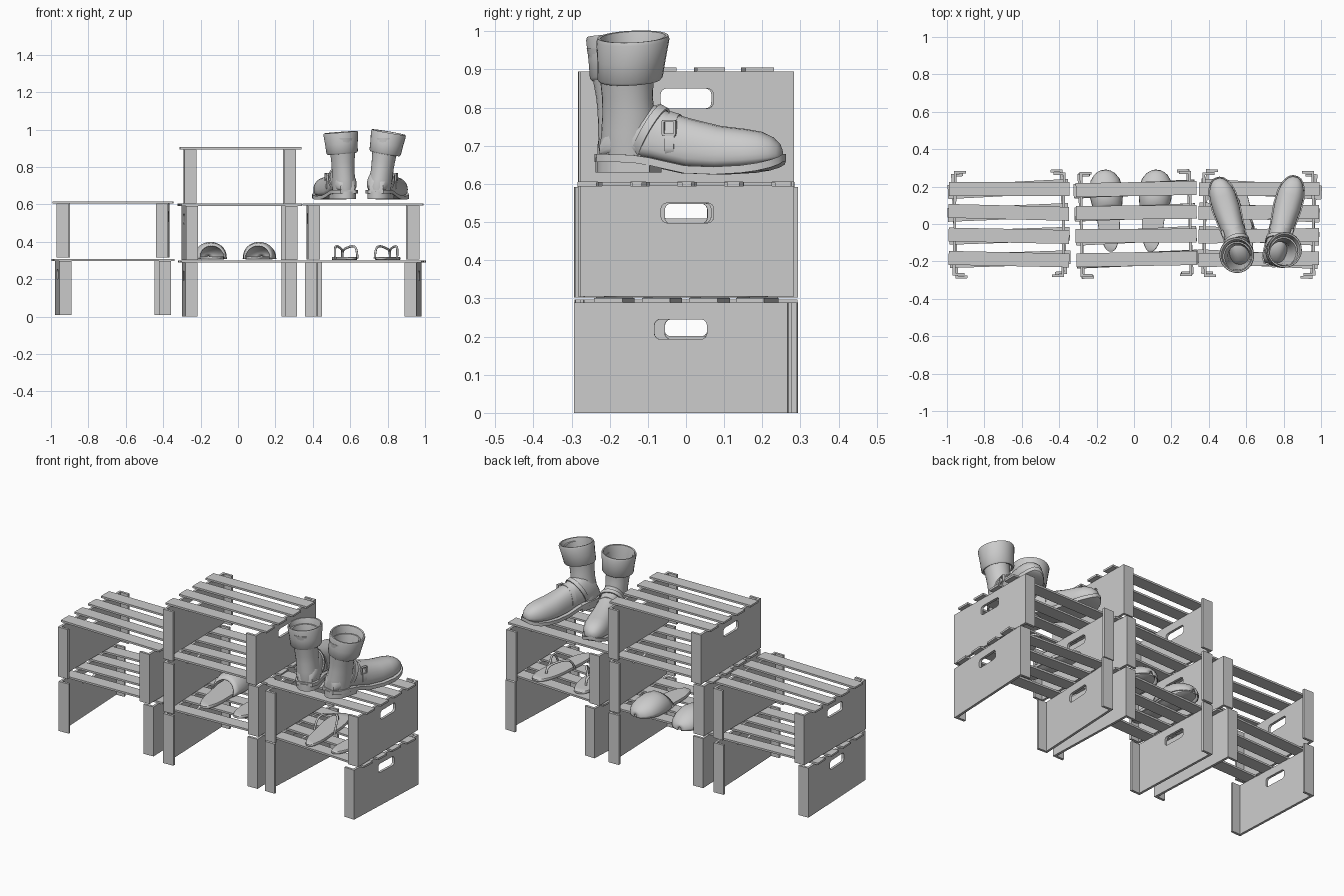
import bpy, bmesh, math, random
from mathutils import Matrix, Vector

if "Cube" in bpy.data.objects:
    bpy.data.objects.remove(bpy.data.objects["Cube"])

random.seed(4)
N = 28


def finish(name, bm, mat, smooth=None):
    bmesh.ops.recalc_face_normals(bm, faces=bm.faces)
    me = bpy.data.meshes.new(name)
    bm.to_mesh(me)
    bm.free()
    if smooth:
        me.shade_smooth()
        me.set_sharp_from_angle(angle=math.radians(smooth))
    ob = bpy.data.objects.new(name, me)
    bpy.context.collection.objects.link(ob)
    ob.matrix_world = mat
    return ob


def place(x, y, z, deg=0):
    return Matrix.Translation((x, y, z)) @ Matrix.Rotation(math.radians(deg), 4, 'Z')


def add_box(bm, c, size, turn=0):
    m = place(*c, turn) @ Matrix.Diagonal((*size, 1))
    bmesh.ops.create_cube(bm, size=1, matrix=m)


def loft(name, rings, mat, wrap=False, caps=True, smooth=45):
    bm = bmesh.new()
    rows = [[bm.verts.new(p) for p in r] for r in rings]
    pairs = list(zip(rows, rows[1:] + rows[:1]))
    for a, b in pairs if wrap else pairs[:-1]:
        for i in range(len(a)):
            j = (i + 1) % len(a)
            bm.faces.new((a[i], a[j], b[j], b[i]))
    if caps and not wrap:
        bm.faces.new(rows[0])
        bm.faces.new(rows[-1])
    return finish(name, bm, mat, smooth)


# ---- slatted crates ----
PH, PT, HY, HX = 0.289, 0.014, 0.28, 0.298   # panel height, thickness, half depth, half width


def crate_side(name, side, mat):
    bm = bmesh.new()
    x = side * HX
    outer = [(-HY, 0), (HY, 0), (HY, PH), (-HY, PH)]
    hole = []
    for k in range(4):                         # rounded hand hole
        cy, cz = [(.053, .01), (-.053, .01), (-.053, -.01), (.053, -.01)][k]
        for i in range(5):
            a = math.pi / 2 * (k + i / 4)
            hole.append((cy + .016 * math.cos(a), .219 + cz + .016 * math.sin(a)))
    edges = []
    for loop in (outer, hole):
        vs = [bm.verts.new((x, *p)) for p in loop]
        edges += [bm.edges.new((vs[i], vs[(i + 1) % len(vs)])) for i in range(len(vs))]
    bmesh.ops.triangle_fill(bm, edges=edges, use_beauty=True)
    ex = bmesh.ops.extrude_face_region(bm, geom=bm.faces[:])
    bmesh.ops.translate(bm, vec=(-side * PT, 0, 0),
                        verts=[v for v in ex['geom'] if isinstance(v, bmesh.types.BMVert)])
    for s in (-1, 1):                          # inward flanges
        add_box(bm, (x - side * .032, s * (HY - PT / 2), PH / 2), (.064, PT, PH))
    finish(name, bm, mat)


def crate(tag, x, z, deg):
    mat = place(x, 0, z, deg)
    crate_side(tag + "_left_side", -1, mat)
    crate_side(tag + "_right_side", 1, mat)
    bm = bmesh.new()
    for i in range(4):
        add_box(bm, (random.uniform(-.004, .004), -.188 + .125 * i, PH + .006),
                (.645, .074, .011), random.uniform(-.8, .8))
    finish(tag + "_slats", bm, mat)


for c in [("left_lower_crate", -.668, .008, 2.5), ("left_upper_crate", -.668, .316, -.8),
          ("middle_lower_crate", .008, 0, 2), ("middle_centre_crate", .008, .303, 2.6),
          ("middle_top_crate", .01, .605, .5), ("right_lower_crate", .67, 0, -2.7),
          ("right_upper_crate", .668, .305, .7)]:
    crate(*c)

# ---- boots: s along foot, bottom, top, half width ----
FOOT = [(.012, .045, .10, .04), (.04, .045, .15, .058), (.11, .043, .19, .062),
        (.155, .036, .18, .06), (.19, .028, .163, .06), (.25, .015, .146, .065),
        (.33, .012, .127, .072), (.40, .016, .119, .07), (.44, .022, .112, .061),
        (.47, .03, .098, .046), (.488, .038, .082, .03), (.496, .046, .066, .012)]


def boot(tag, mat, lean, back):
    def ring(z, cy, rx, ry, tilt=0):
        f = max(0, (z - .06) / .3)
        out = []
        for i in range(N):
            a = 2 * math.pi * i / N
            px = rx * math.cos(a)
            out.append((px + lean * f, cy + back * f + ry * math.sin(a), z - tilt * px * 4 * lean))
        return out

    rings = []
    for s, zb, zt, w in FOOT:                  # rounded upper over a flat base
        h = zt - zb
        r = []
        for i in range(N):
            a = 2 * math.pi * i / N
            c, d = math.cos(a), math.sin(a)
            k = .42 if d > 0 else -.42
            v = zb + .35 * h + (.65 * h * d if d > 0 else .35 * h * -abs(d) ** .6)
            r.append((math.copysign(abs(c) ** .8, c) * w, s, v))
        rings.append(r)
    loft(tag + "_foot", rings, mat)
    # welted sole
    loft(tag + "_sole", [[(-w * 1.09, y, zb - .012), (w * 1.09, y, zb - .012),
                          (w * 1.09, y, zb + .008), (-w * 1.09, y, zb + .008)]
                         for s, zb, zt, w in FOOT
                         for y in [.25 + (s - .25) * 1.03]], mat)
    # heel block
    loft(tag + "_heel", [[(x * .062, .075 + .078 * y, z) for x, y in
                          [(1, 1), (-1, 1)] + [(-math.cos(math.pi * i / 12),
                                                -math.sin(math.pi * i / 12)) for i in range(13)]]
                         for z in (.005, .044)], mat)
    # hollow shaft
    loft(tag + "_shaft", [ring(.035, .08, .058, .068), ring(.07, .08, .062, .073),
                          ring(.11, .082, .061, .072), ring(.16, .084, .06, .069),
                          ring(.2, .083, .062, .067), ring(.26, .083, .067, .071),
                          ring(.33, .09, .078, .084), ring(.33, .09, .07, .076),
                          ring(.24, .083, .057, .06), ring(.09, .083, .05, .058)], mat)
    # folded cuff
    loft(tag + "_cuff", [ring(.25, .09, .07, .073, 1), ring(.246, .092, .078, .08, 1),
                         ring(.253, .092, .084, .086, 1), ring(.3, .098, .087, .09, 1),
                         ring(.352, .104, .093, .096, 1), ring(.361, .104, .09, .093, 1),
                         ring(.36, .104, .083, .085, 1), ring(.32, .098, .073, .077, 1)],
         mat, wrap=True)
    # instep strap, slanted from heel to ankle front
    strap = []
    for w, e in ((-.012, .0), (-.012, .007), (.012, .007), (.012, .0)):
        r = []
        for i in range(N):
            a = 2 * math.pi * i / N
            t = math.sin(a)
            r.append(((.062 + e) * math.cos(a), .137 + .037 * t + w * .8 + e * t * .5,
                      .105 + .067 * t + w * -.4 + e * t))
        strap.append(r)
    loft(tag + "_strap", strap, mat, wrap=True)
    # second strap across the instep and its buckle
    band = []
    for s, e in ((.195, -.004), (.195, .005), (.22, .005), (.22, -.004)):
        h = .162 - (s - .19) * .3
        band.append([((.06 + e) * math.cos(2 * math.pi * i / N), s,
                      .07 + (h - .07 + e) * math.sin(2 * math.pi * i / N) *
                      (1 if i <= N / 2 else .4)) for i in range(N)])
    loft(tag + "_instep_band", band, mat, wrap=True)
    bm = bmesh.new()
    sx = 1 if lean > 0 else -1
    for dy, dz, ly, lz in ((0, .018, .036, .006), (0, -.018, .036, .006),
                           (.016, 0, .006, .036), (-.016, 0, .006, .036)):
        add_box(bm, (sx * .057, .206 + dy, .122 + dz), (.014, ly, lz))
    finish(tag + "_buckle", bm, mat)


boot("left_boot", place(.59, -.232, .625, 17), -.02, -.03)
boot("right_boot", place(.735, -.228, .625, -15), .045, 0)


# ---- sandals and slippers ----
def sole(name, mat, length, w, thick):
    pts = []
    for i in range(40):
        a = 2 * math.pi * i / 40
        c, s = math.cos(a), math.sin(a)
        x = w * math.copysign(abs(c) ** .8, c) * (.9 + .16 * s - .1 * math.exp(-((s + .15) / .35) ** 2))
        pts.append((x, length / 2 * s))
    loft(name, [[(x * k, y * k, z) for x, y in pts] for k, z in
                ((.97, 0), (1, .003), (1, thick - .003), (.98, thick))], mat)


def slipper(tag, mat):
    sole(tag + "_sole", mat, .43, .079, .018)
    arcs = []
    for y, w, h in [(-.015, .066, .07), (.03, .077, .083), (.08, .085, .088), (.13, .085, .08),
                    (.17, .075, .065), (.2, .054, .047), (.215, .032, .032), (.222, .01, .018)]:
        arcs.append([(w * math.cos(math.pi * i / 16),
                      y + (.035 * math.sin(math.pi * i / 16) if y < .02 else
                           .012 * math.sin(math.pi * i / 16) if y < .05 else 0),
                      .004 + h * math.sin(math.pi * i / 16) ** .85) for i in range(17)])
    bm = bmesh.new()
    rows = [[bm.verts.new(p) for p in r] for r in arcs]
    for a, b in zip(rows, rows[1:]):
        for i in range(16):
            bm.faces.new((a[i], a[i + 1], b[i + 1], b[i]))
    ob = finish(tag + "_toe_cover", bm, mat, 50)
    sol = ob.modifiers.new("thickness", 'SOLIDIFY')
    sol.thickness, sol.offset = .006, 0


def flip_flop(tag, mat):
    sole(tag + "_sole", mat, .44, .066, .016)
    cu = bpy.data.curves.new(tag + "_strap", 'CURVE')
    cu.dimensions, cu.bevel_depth, cu.bevel_resolution = '3D', .006, 2
    for s in (-1, 1):
        sp = cu.splines.new('NURBS')
        path = [(s * .06, -.03, .008), (s * .06, -.01, .06), (s * .045, .04, .077),
                (s * .008, .09, .06), (0, .125, .045), (0, .13, .01)]
        sp.points.add(len(path) - 1)
        for p, co in zip(sp.points, path):
            p.co = (*co, 1)
        sp.use_endpoint_u, sp.order_u = True, 3
    ob = bpy.data.objects.new(tag + "_strap", cu)
    bpy.context.collection.objects.link(ob)
    ob.matrix_world = mat


slipper("left_slipper", place(-.14, .066, .304, 5))
slipper("right_slipper", place(.106, .066, .304, -5))
flip_flop("left_flip_flop", place(.575, 0, .303, 8))
flip_flop("right_flip_flop", place(.795, 0, .303, -8))
